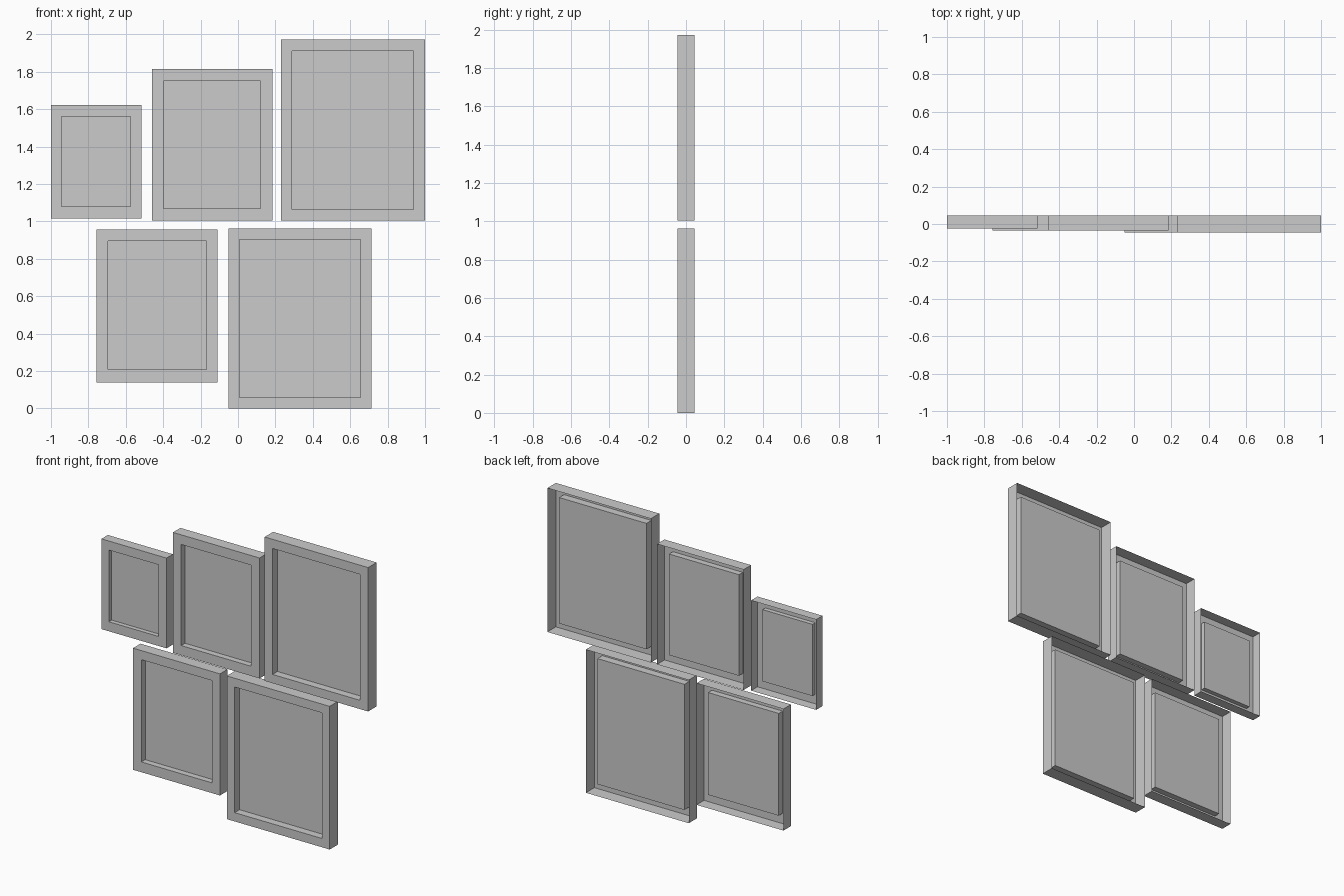
import bpy
import bmesh

if "Cube" in bpy.data.objects:
    bpy.data.objects.remove(bpy.data.objects["Cube"])

BACK = 0.045    # rear rim, flush with the wall
PANEL = 0.007   # depth of the recessed picture panel


def rect(bm, box, y):
    x0, x1, z0, z1 = box
    return [bm.verts.new((x, y, z)) for x, z in ((x0, z0), (x1, z0), (x1, z1), (x0, z1))]


def bridge(bm, a, b):
    for i in range(4):
        j = (i + 1) % 4
        bm.faces.new((a[i], a[j], b[j], b[i]))


def make_object(name, bm):
    mesh = bpy.data.meshes.new(name)
    bm.to_mesh(mesh)
    bm.free()
    obj = bpy.data.objects.new(name, mesh)
    bpy.context.collection.objects.link(obj)
    return obj


def picture_frame(name, outer, inner, front):
    # open-backed frame: outer sides, front border, recess sides
    bm = bmesh.new()
    loops = [rect(bm, outer, BACK), rect(bm, outer, front),
             rect(bm, inner, front), rect(bm, inner, PANEL)]
    for a, b in zip(loops, loops[1:]):
        bridge(bm, a, b)
    frame = make_object(name + "_frame", bm)
    # picture panel
    bm = bmesh.new()
    bm.faces.new(rect(bm, inner, PANEL))
    panel = make_object(name + "_picture", bm)
    panel.parent = frame


# name, outer (x0, x1, z0, z1), opening (x0, x1, z0, z1), front depth
FRAMES = [
    ("small_upper", (-1.0, -0.516, 1.016, 1.623), (-0.945, -0.575, 1.08, 1.562), -0.023),
    ("medium_upper", (-0.46, 0.184, 1.005, 1.815), (-0.399, 0.121, 1.07, 1.75), -0.034),
    ("large_upper", (0.23, 1.0, 1.005, 1.973), (0.289, 0.939, 1.064, 1.911), -0.045),
    ("medium_lower", (-0.757, -0.11, 0.139, 0.957), (-0.695, -0.169, 0.208, 0.896), -0.034),
    ("large_lower", (-0.052, 0.714, 0.0, 0.963), (0.007, 0.655, 0.059, 0.904), -0.045),
]
for spec in FRAMES:
    picture_frame(*spec)
